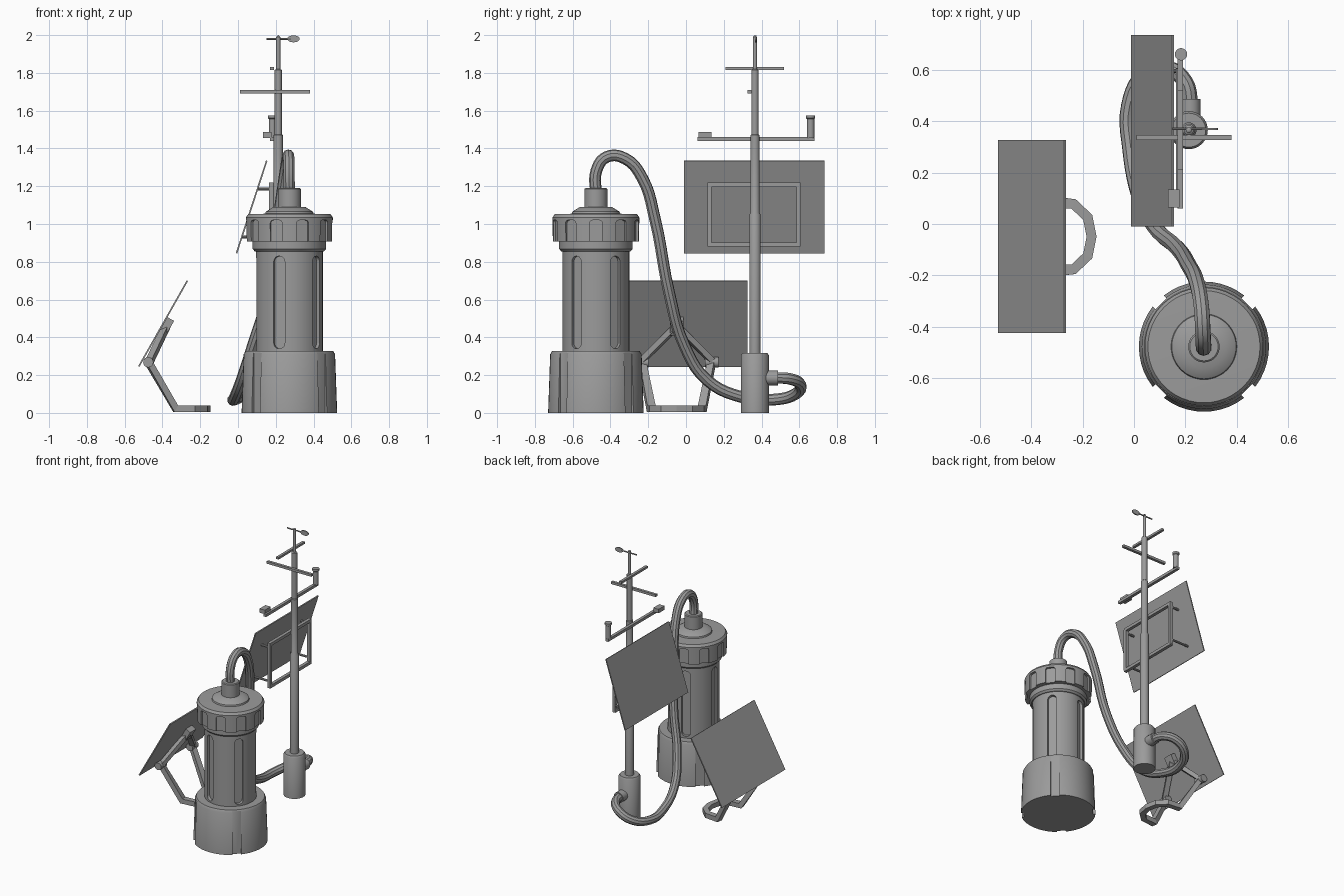
import bpy, bmesh, math
from mathutils import Vector, Matrix

cube = bpy.data.objects.get("Cube")
if cube:
    bpy.data.objects.remove(cube, do_unlink=True)

grey = bpy.data.materials.new("plain_grey")
grey.use_nodes = True
GREY = (0.33, 0.33, 0.33, 1)
grey.diffuse_color = GREY
grey.node_tree.nodes["Principled BSDF"].inputs["Base Color"].default_value = GREY


def activate(ob):
    bpy.ops.object.select_all(action='DESELECT')
    ob.select_set(True)
    bpy.context.view_layer.objects.active = ob


def finish(name, bm, smooth=False):
    bmesh.ops.recalc_face_normals(bm, faces=bm.faces)
    me = bpy.data.meshes.new(name)
    bm.to_mesh(me)
    bm.free()
    me.materials.append(grey)
    ob = bpy.data.objects.new(name, me)
    bpy.context.collection.objects.link(ob)
    if smooth:
        activate(ob)
        bpy.ops.object.shade_smooth_by_angle(angle=math.radians(35))
    return ob


def lathe(name, profile, x, y, steps=48):
    """Revolve (radius, z) points round a vertical axis."""
    bm = bmesh.new()
    vs = [bm.verts.new((r, 0, z)) for r, z in profile]
    es = [bm.edges.new(pair) for pair in zip(vs, vs[1:])]
    bmesh.ops.spin(bm, geom=vs + es, axis=(0, 0, 1), cent=(0, 0, 0),
                   angle=math.tau, steps=steps)
    bmesh.ops.remove_doubles(bm, verts=bm.verts, dist=1e-4)
    bmesh.ops.translate(bm, verts=bm.verts, vec=(x, y, 0))
    return finish(name, bm, True)


def rod(name, p, q, r, sides=20):
    """Round bar between two points."""
    p, q = Vector(p), Vector(q)
    d = q - p
    bm = bmesh.new()
    m = Matrix.Translation((p + q) / 2) @ d.to_track_quat('Z', 'Y').to_matrix().to_4x4()
    bmesh.ops.create_cone(bm, cap_ends=True, segments=sides, radius1=r, radius2=r,
                          depth=d.length, matrix=m)
    return finish(name, bm, True)


def beam(name, points, w, h):
    """Rectangular bar swept along a path with mitred corners."""
    pts = [Vector(p) for p in points]
    dirs = [(b - a).normalized() for a, b in zip(pts, pts[1:])]
    bm = bmesh.new()
    rings = []
    for i, p in enumerate(pts):
        a, b = dirs[max(i - 1, 0)], dirs[min(i, len(dirs) - 1)]
        t = (a + b).normalized()
        up = Vector((0, 0, 1)) if abs(t.z) < 0.98 else Vector((1, 0, 0))
        side = t.cross(up).normalized()
        top = side.cross(t)
        k = 0.5 / a.dot(t)
        rings.append([bm.verts.new(p + side * w * k * sx + top * h * k * sz)
                      for sx, sz in ((-1, -1), (1, -1), (1, 1), (-1, 1))])
    for r0, r1 in zip(rings, rings[1:]):
        for j in range(4):
            bm.faces.new((r0[j], r0[j - 1], r1[j - 1], r1[j]))
    bm.faces.new(rings[0])
    bm.faces.new(rings[-1])
    return finish(name, bm)


def carve(ob, x, y, angles, r_in, width, z0, z1, rounding):
    """Cut radial slots into a round part."""
    cut = bmesh.new()
    for a in angles:
        bm = bmesh.new()
        bmesh.ops.create_cube(bm, size=1)
        bmesh.ops.scale(bm, verts=bm.verts, vec=(0.15, width, z1 - z0))
        if rounding:
            radial = [e for e in bm.edges
                      if abs(e.verts[0].co.x - e.verts[1].co.x) > 0.1]
            bmesh.ops.bevel(bm, geom=radial, offset=rounding, segments=5,
                            profile=0.5, affect='EDGES')
        bmesh.ops.translate(bm, verts=bm.verts, vec=(r_in + 0.075, 0, (z0 + z1) / 2))
        bm.transform(Matrix.Translation((x, y, 0))
                     @ Matrix.Rotation(math.radians(a), 4, 'Z'))
        tmp = bpy.data.meshes.new("slot")
        bm.to_mesh(tmp)
        bm.free()
        cut.from_mesh(tmp)
        bpy.data.meshes.remove(tmp)
    cutter = finish("slot_cutter", cut)
    cutter.hide_render = True
    mod = ob.modifiers.new("slots", 'BOOLEAN')
    mod.operation, mod.object, mod.solver = 'DIFFERENCE', cutter, 'EXACT'
    activate(ob)
    # slots go before the smoothing
    bpy.ops.object.modifier_move_to_index(modifier=mod.name, index=0)
    bpy.ops.object.modifier_apply(modifier=mod.name)
    bpy.data.objects.remove(cutter, do_unlink=True)
    bpy.ops.object.shade_smooth_by_angle(angle=math.radians(35))


# Canister
TX, TY = 0.272, -0.477
base = lathe("canister_base", [(0, 0), (0.253, 0), (0.242, 0.31), (0.232, 0.328),
                               (0, 0.328)], TX, TY)
carve(base, TX, TY, (45, 135, 225, 315), 0.236, 0.06, -0.05, 0.4, 0)
body = lathe("canister_body", [(0, 0.3), (0.177, 0.3), (0.177, 0.88), (0, 0.88)], TX, TY)
carve(body, TX, TY, [36 + 72 * i for i in range(5)], 0.155, 0.062, 0.34, 0.83, 0.03)
lathe("canister_collar", [(0, 0.855), (0.183, 0.855), (0.195, 0.868), (0.195, 0.92),
                          (0, 0.92)], TX, TY)
cap = lathe("canister_cap", [(0, 0.907), (0.228, 0.907), (0.23, 1.035), (0.218, 1.052),
                             (0, 1.058)], TX, TY)
carve(cap, TX, TY, [36 * i for i in range(10)], 0.213, 0.066, 0.86, 1.02, 0.015)
lathe("cap_dome", [(0, 1.04), (0.132, 1.04), (0.125, 1.065), (0.085, 1.09), (0, 1.09)],
      TX, TY)
lathe("hose_socket", [(0, 1.08), (0.061, 1.08), (0.061, 1.185), (0.055, 1.19), (0, 1.19)],
      TX, TY)

# Hose from the canister top to the mast foot
path = [(0.272, -0.475, 1.15), (0.27, -0.475, 1.28), (0.268, -0.42, 1.355),
        (0.262, -0.32, 1.345), (0.245, -0.23, 1.24), (0.215, -0.165, 1.03),
        (0.165, -0.09, 0.64), (0.08, -0.01, 0.36), (0.02, 0.11, 0.175),
        (-0.015, 0.29, 0.085), (-0.02, 0.46, 0.07), (0.04, 0.58, 0.1),
        (0.13, 0.605, 0.15), (0.2, 0.55, 0.18), (0.22, 0.46, 0.185)]
cu = bpy.data.curves.new("hose", 'CURVE')
cu.dimensions = '3D'
cu.resolution_u = 5
cu.bevel_depth = 0.031
cu.bevel_resolution = 3
cu.use_fill_caps = True
sp = cu.splines.new('BEZIER')
sp.bezier_points.add(len(path) - 1)
for bp, co in zip(sp.bezier_points, path):
    bp.co = co
    bp.handle_left_type = bp.handle_right_type = 'AUTO'
hose = bpy.data.objects.new("hose", cu)
bpy.context.collection.objects.link(hose)
cu.materials.append(grey)
activate(hose)
bpy.ops.object.convert(target='MESH')
bpy.ops.object.shade_smooth_by_angle(angle=math.radians(35))

# Mast
PX, PY = 0.213, 0.365
lathe("mast_foot", [(0, 0), (0.074, 0), (0.074, 0.305), (0.066, 0.317), (0, 0.317)],
      PX, PY, 32)
lathe("mast", [(0, 0.3), (0.03, 0.3), (0.03, 1.05), (0.024, 1.06), (0.024, 1.47),
               (0.019, 1.475), (0.019, 1.815), (0.011, 1.82), (0.011, 1.99), (0, 2.0)],
      PX, PY, 24)
rod("foot_hose_socket", (0.22, 0.4, 0.185), (0.22, 0.487, 0.185), 0.039)

# Mast instruments
beam("front_crossbar", [(0.01, 0.336, 1.7), (0.38, 0.336, 1.7)], 0.02, 0.018)
beam("upper_crossbar", [(0.18, 0.21, 1.822), (0.18, 0.52, 1.822)], 0.02, 0.016)
beam("lower_crossbar", [(0.18, 0.06, 1.45), (0.18, 0.68, 1.45)], 0.022, 0.02)
beam("sensor_box", [(0.155, 0.065, 1.471), (0.155, 0.135, 1.471)], 0.044, 0.03)
lathe("sensor_can", [(0, 1.455), (0.019, 1.455), (0.019, 1.555), (0.024, 1.56),
                     (0.024, 1.575), (0, 1.575)], 0.183, 0.66, 20)
rod("vane_rod", (0.15, 0.37, 1.98), (0.28, 0.37, 1.98), 0.005, 8)
vane = rod("vane_blade", (0, -0.004, 0), (0, 0.004, 0), 0.033, 24)
vane.scale.z = 0.55
vane.location = (0.294, 0.37, 1.98)

# Upper panel on the mast with its frame
beam("upper_panel", [(-0.008, 0.362, 0.845), (0.152, 0.362, 1.335)], 0.745, 0.008)
FX, Y0, Y1, Z0, Z1 = 0.175, 0.125, 0.595, 0.892, 1.208
for z in (Z0, Z1):
    beam("frame_rail", [(FX, Y0 - 0.01, z), (FX, Y1 + 0.01, z)], 0.024, 0.022)
for y in (Y0, Y1):
    beam("frame_post", [(FX, y, Z0), (FX, y, Z1)], 0.022, 0.024)
    for z, px in ((0.93, 0.02), (1.185, 0.104)):
        rod("panel_strut", (px, y, z), (FX, y, z), 0.008, 10)

# Lower panel on its folding stand
MY = -0.049
beam("lower_panel", [(-0.525, MY, 0.246), (-0.268, MY, 0.7)], 0.75, 0.008)
half = [(-0.475, 0.185, 0.27), (-0.33, 0.135, 0.022), (-0.235, 0.127, 0.022),
        (-0.18, 0.075, 0.022)]
loop = [(x, MY + d, z) for x, d, z in half]
loop += [(-0.165, MY, 0.022)] + [(x, MY - d, z) for x, d, z in reversed(half)]
beam("stand_leg_loop", loop, 0.038, 0.034)
for s in (-1, 1):
    rod("stand_pivot", (-0.475, MY + s * 0.15, 0.268), (-0.475, MY + s * 0.222, 0.268), 0.027)
    beam("stand_brace", [(-0.467, MY + s * 0.185, 0.275), (-0.378, MY, 0.462)], 0.036, 0.03)
beam("stand_apex", [(-0.402, MY, 0.42), (-0.358, MY, 0.498)], 0.07, 0.045)
